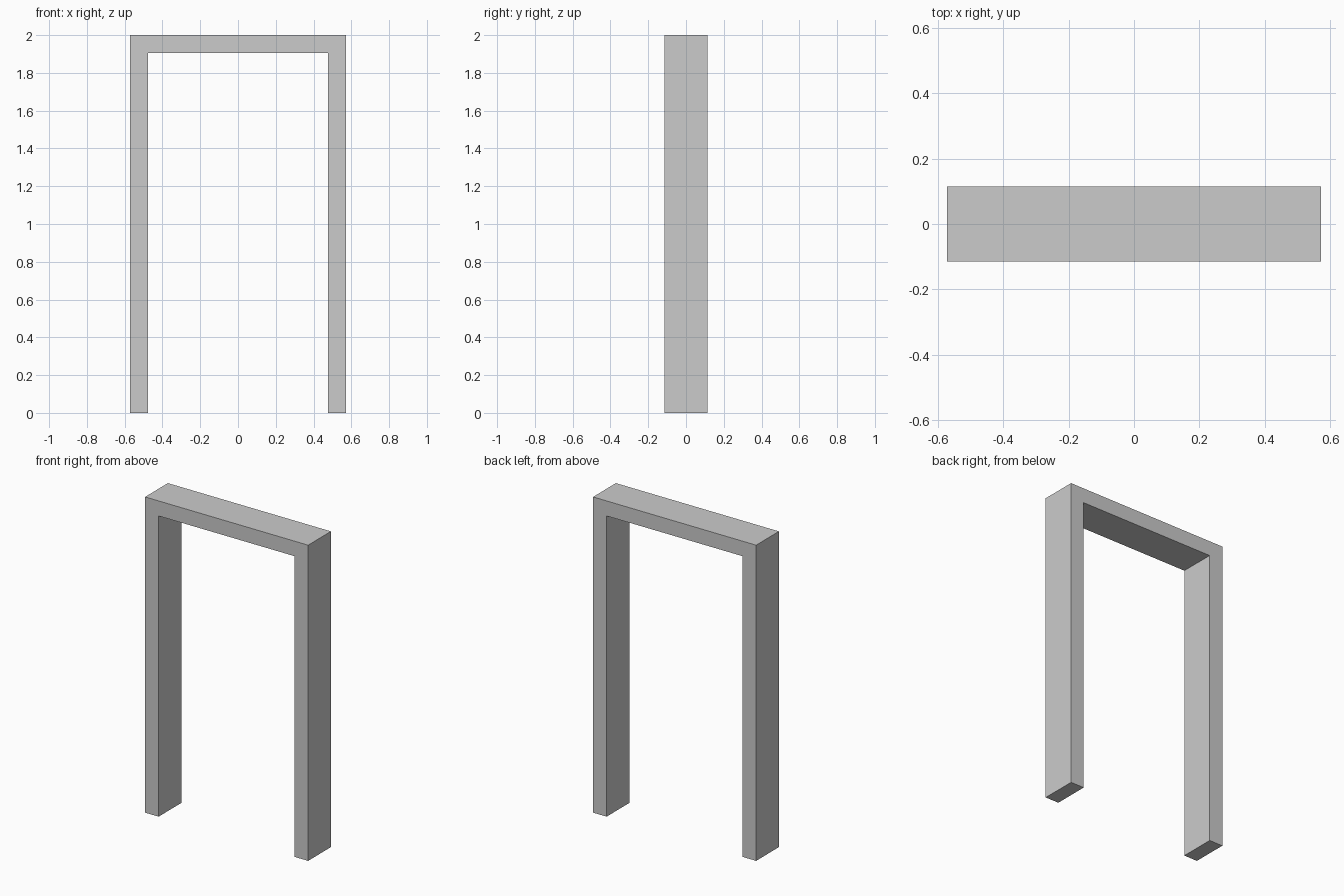
import bpy
import bmesh
from mathutils import Vector

if "Cube" in bpy.data.objects:
    bpy.data.objects.remove(bpy.data.objects["Cube"])

HALF_W, HEIGHT, HALF_D, THICK = 0.5714, 2.0, 0.1143, 0.0952

# Door frame: two jambs and a lintel as one U-shaped profile, extruded front to back
inner = HALF_W - THICK
half = [(HALF_W, HEIGHT), (HALF_W, 0), (inner, 0), (inner, HEIGHT - THICK)]
profile = half + [(-x, z) for x, z in reversed(half)]

bm = bmesh.new()
face = bm.faces.new([bm.verts.new((x, -HALF_D, z)) for x, z in profile])
ext = bmesh.ops.extrude_face_region(bm, geom=[face])
back = [g for g in ext["geom"] if isinstance(g, bmesh.types.BMVert)]
bmesh.ops.translate(bm, verts=back, vec=Vector((0, 2 * HALF_D, 0)))
if not face.is_valid or len(bm.faces) < len(profile) + 2:
    bm.faces.ensure_lookup_table()
    bmesh.ops.holes_fill(bm, edges=[e for e in bm.edges if e.is_boundary], sides=0)
bmesh.ops.recalc_face_normals(bm, faces=bm.faces)

mesh = bpy.data.meshes.new("door_frame")
bm.to_mesh(mesh)
bm.free()
bpy.context.collection.objects.link(bpy.data.objects.new("door_frame", mesh))
